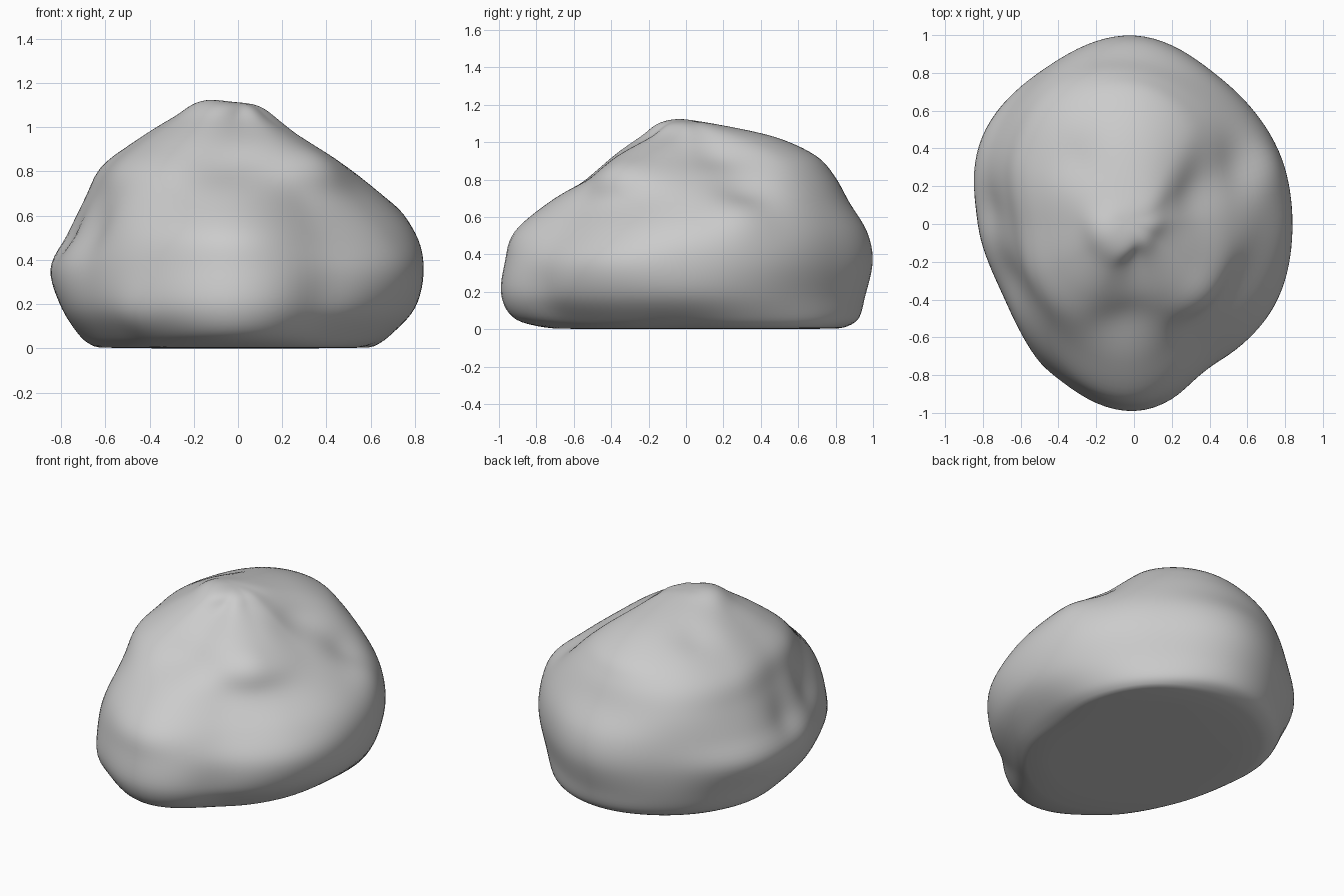
import bpy, bmesh, math
from mathutils import Vector

if "Cube" in bpy.data.objects:
    bpy.data.objects.remove(bpy.data.objects["Cube"])

# Horizontal contours: height, then radii every 30 degrees from +x
RINGS = [
    (0.00, [.56, .68, .80, .82, .78, .70, .62, .62, .68, .70, .66, .60]),
    (0.05, [.67, .75, .85, .92, .87, .79, .69, .69, .79, .91, .75, .69]),
    (0.18, [.80, .82, .87, .96, .92, .86, .79, .78, .89, .99, .86, .82]),
    (0.36, [.84, .86, .90, 1.0, .95, .93, .83, .79, .88, .97, .86, .86]),
    (0.52, [.80, .83, .88, .97, .93, .86, .75, .74, .83, .92, .76, .77]),
    (0.68, [.66, .73, .80, .87, .88, .78, .66, .67, .71, .73, .61, .61]),
    (0.82, [.50, .57, .70, .79, .80, .70, .59, .60, .59, .51, .53, .52]),
    (0.93, [.34, .38, .58, .69, .66, .54, .46, .46, .45, .37, .39, .36]),
    (1.03, [.20, .24, .38, .47, .44, .36, .31, .30, .28, .19, .20, .18]),
    (1.10, [.09, .10, .14, .15, .15, .17, .19, .18, .16, .10, .09, .08]),
]
# Local dents (-) and bumps (+): position, reach, amount
BUMPS = [
    ((-0.66, -0.30, 0.55), 0.16, -0.035),
    ((-0.76, 0.08, 0.50), 0.13, -0.025),
    ((0.53, 0.30, 0.72), 0.16, -0.05),
    ((0.70, 0.30, 0.60), 0.15, 0.03),
    ((0.34, -0.36, 0.80), 0.14, 0.03),
    ((-0.12, -0.45, 0.82), 0.16, -0.02),
    ((0.28, 0.18, 0.93), 0.20, -0.03),
    ((-0.30, 0.35, 1.00), 0.13, -0.025),
    ((-0.14, -0.05, 1.10), 0.10, 0.015),
    ((0.38, -0.80, 0.22), 0.16, -0.025),
    ((-0.48, -0.74, 0.12), 0.12, 0.015),
]
SEG, SUB = 120, 6


def spline(a, b, c, d, t):
    return b + 0.5 * t * (c - a + t * (2*a - 5*b + 4*c - d + t * (3*(b - c) + d - a)))


def radius(row, angle_index):
    u = angle_index * 12 / SEG
    i = int(u)
    return spline(*[row[(i + k) % 12] for k in (-1, 0, 1, 2)], u - i)


# Contour points, with a mirrored ring past the summit to keep it round
levels = []
for z, row in RINGS:
    ring = []
    for k in range(SEG):
        a = 2 * math.pi * k / SEG
        r = radius(row, k)
        ring.append(Vector((r * math.cos(a), r * math.sin(a), z)))
    levels.append(ring)
summit = Vector((-0.05, 0.01, 1.112))
levels.append([summit] * SEG)
over = [levels[-2][(k + SEG // 2) % SEG] for k in range(SEG)]
padded = [levels[0]] + levels + [over]

# Loft the rock
bm = bmesh.new()
rows = []
for j in range(1, len(padded) - 2):
    for s in range(SUB):
        row = []
        for k in range(SEG):
            p = spline(*[padded[j + m][k] for m in (-1, 0, 1, 2)], s / SUB)
            p.z = max(p.z, 0)
            row.append(bm.verts.new(p))
        rows.append(row)
for lo, hi in zip(rows, rows[1:]):
    for k in range(SEG):
        n = (k + 1) % SEG
        bm.faces.new((lo[k], lo[n], hi[n], hi[k]))
tip = bm.verts.new(summit)
foot = bm.verts.new((0, 0, 0))
for k in range(SEG):
    n = (k + 1) % SEG
    bm.faces.new((rows[-1][k], rows[-1][n], tip))
    bm.faces.new((rows[0][n], rows[0][k], foot))
bmesh.ops.recalc_face_normals(bm, faces=bm.faces)
bm.normal_update()

# Weathered dents and bumps
for v in bm.verts:
    if v.co.z < 0.01:
        continue
    push = sum(amt * math.exp(-((v.co - Vector(c)).length / reach) ** 2)
               for c, reach, amt in BUMPS)
    v.co += v.normal * push
    v.co.z = max(v.co.z, 0)

mesh = bpy.data.meshes.new("boulder")
bm.to_mesh(mesh)
bm.free()
rock = bpy.data.objects.new("boulder", mesh)
bpy.context.collection.objects.link(rock)
mesh.shade_smooth()

# Soften the surface
smooth = rock.modifiers.new("soften", 'SMOOTH')
smooth.factor = 0.5
smooth.iterations = 4
